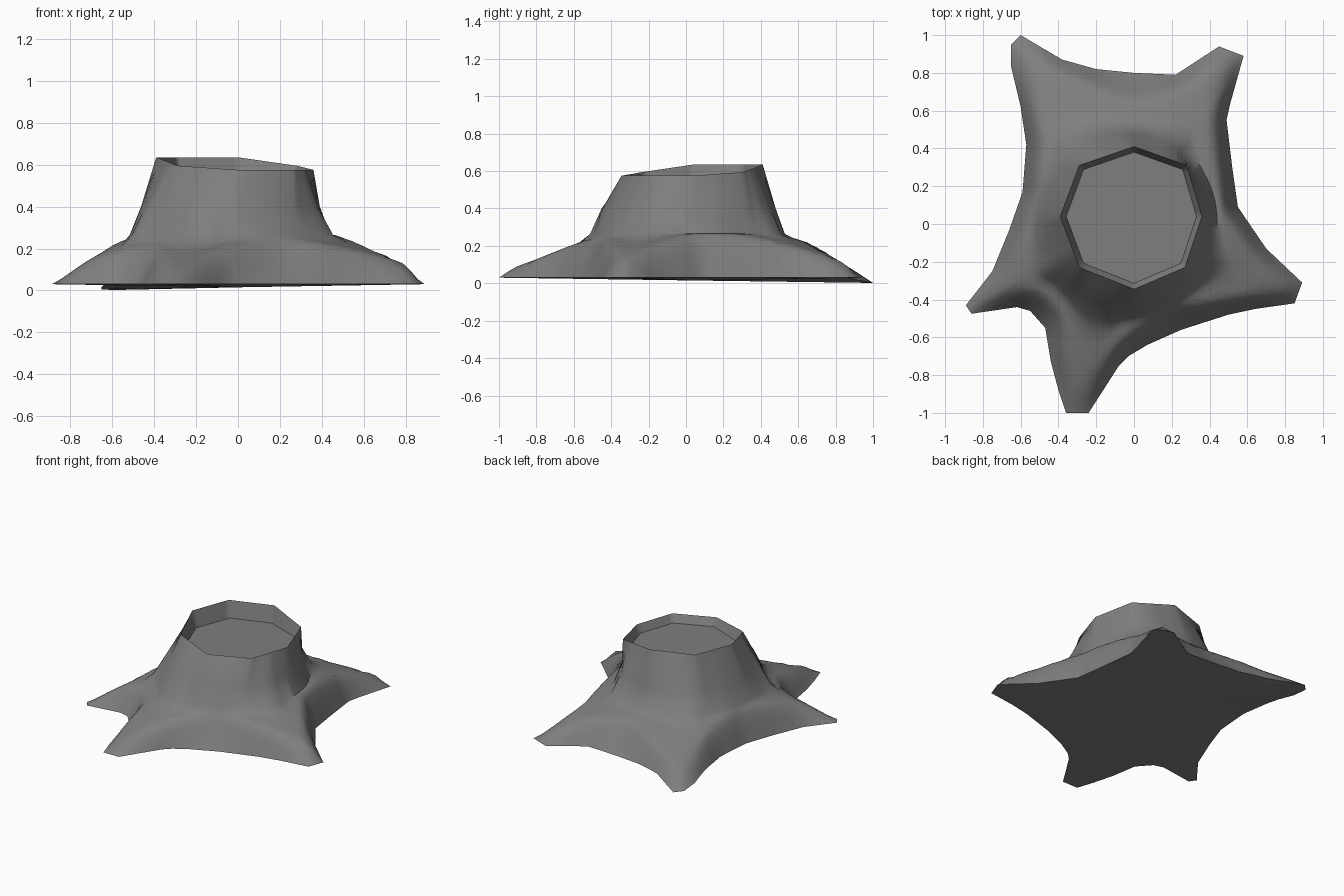
import bpy, bmesh, math
from mathutils import Vector
from mathutils.geometry import intersect_line_line_2d, intersect_point_line

old = bpy.data.objects.get("Cube")
if old:
    bpy.data.objects.remove(old, do_unlink=True)

CENTRE = Vector((0, 0.04, 0))
GROUND = 0.03

# Ground outline of the stump with its five roots, counter-clockwise
outline = [Vector((x, y, GROUND)) for x, y in [
    (.89, -.31), (.7, -.13), (.55, .09), (.52, .3), (.49, .55), (.51, .64),
    (.58, .89), (.45, .94), (.22, .79), (0, .8), (-.2, .82), (-.38, .87),
    (-.6, 1), (-.65, .95), (-.65, .83), (-.6, .62), (-.57, .42), (-.59, .17),
    (-.66, -.03), (-.75, -.25), (-.89, -.43), (-.86, -.475), (-.62, -.44),
    (-.55, -.46), (-.47, -.55), (-.44, -.73), (-.4, -.88), (-.36, -1),
    (-.24, -1), (-.08, -.75), (-.03, -.7), (.07, -.64), (.25, -.56),
    (.5, -.48), (.64, -.45), (.85, -.42)]]

# Slanted eight-sided cut at the top
rim = [Vector(p) for p in [
    (.36, .04, .575), (.28, .31, .595), (0, .41, .635), (-.29, .31, .635),
    (-.39, .04, .635), (-.29, -.23, .595), (0, -.345, .575), (.27, -.23, .575)]]

low_tip = Vector((-.62, 1))

# Places between roots where the sides slope more gently: position, extra width
hollows = [(Vector((0, .78)), .12), (Vector((.2, -.56)), .08),
           (Vector((-.53, -.46)), .06)]


def angle_of(p):
    d = p - CENTRE
    return math.atan2(d.y, d.x) % math.tau


def cast(poly, angle):
    """Point where a ray from the centre crosses a polygon."""
    far = CENTRE + Vector((math.cos(angle), math.sin(angle), 0)) * 3
    for a, b in zip(poly, poly[1:] + poly[:1]):
        span = (angle_of(b) - angle_of(a)) % math.tau
        if (angle - angle_of(a)) % math.tau <= span:
            hit = intersect_line_line_2d(CENTRE.xy, far.xy, a.xy, b.xy)
            if hit is None:
                return a.copy()
            return a.lerp(b, (hit - a.xy).length / (b - a).xy.length)


def edge_distance(p):
    best = 9.0
    for a, b in zip(outline, outline[1:] + outline[:1]):
        t = intersect_point_line(p, a.xy, b.xy)[1]
        best = min(best, (p - a.xy.lerp(b.xy, min(max(t, 0), 1))).length)
    return best


def ridge_height(r):
    steps = [(.46, .265), (.6, .222), (.75, .172), (1.03, .075), (1.2, .045)]
    for (r0, z0), (r1, z1) in zip(steps, steps[1:]):
        if r <= r1:
            return z0 + (z1 - z0) * max(r - r0, 0) / (r1 - r0)
    return steps[-1][1]


def skin(p):
    """Drop a point onto the root surface: sloping ridges with rounded sides."""
    flat = p.xy
    base = GROUND * min(1, (flat - low_tip).length / .3)
    width = .095 + sum(w * math.exp(-((flat - h).length / .18) ** 2)
                       for h, w in hollows)
    rise = math.sin(min(edge_distance(flat) / width, 1) * math.pi / 2)
    top = ridge_height((flat - CENTRE.xy).length)
    return Vector((p.x, p.y, base + (top - base) * rise))


def trunk_point(angle, radius_x, radius_y, z):
    return Vector((-.035 + radius_x * math.cos(angle),
                   .015 + radius_y * math.sin(angle), z))


# Columns pass through every corner, with extra ones in wide gaps
angles = []
for a in sorted(angle_of(p) for p in outline + rim):
    if not angles or a - angles[-1] > .012:
        angles.append(a)
columns = []
for a, b in zip(angles, angles[1:] + [angles[0] + math.tau]):
    n = max(1, round((b - a) / .07))
    columns += [(a + (b - a) * i / n) % math.tau for i in range(n)]

bm = bmesh.new()
grid = []
for a in columns:
    top, foot = cast(rim, a), cast(outline, a)
    floor = CENTRE.lerp(top, .92)
    floor.z = .52
    # The trunk flares wider above each root
    flare = min(max((foot - CENTRE).xy.length - .6, 0) / .35, 1)
    waist = trunk_point(a, .425 + .02 * flare, .455 + .02 * flare, .4)
    shoulder = trunk_point(a, .475 + .05 * flare, .49 + .05 * flare, .265)
    path = [floor, top, waist, shoulder]
    path += [skin(shoulder.lerp(foot, t))
             for t in (.15, .3, .45, .58, .7, .8, .88, .94, 1)]
    grid.append([bm.verts.new(p) for p in path])

# Walls, hollow top floor and underside
under = bm.verts.new((0, CENTRE.y, .015))
for c, d in zip(grid, grid[1:] + grid[:1]):
    for i in range(len(c) - 1):
        bm.faces.new((c[i], c[i + 1], d[i + 1], d[i]))
    bm.faces.new((c[-1], under, d[-1]))
bm.faces.new([c[0] for c in grid])
bmesh.ops.recalc_face_normals(bm, faces=bm.faces)

mesh = bpy.data.meshes.new("tree_stump")
bm.to_mesh(mesh)
bm.free()
stump = bpy.data.objects.new("tree_stump", mesh)
bpy.context.collection.objects.link(stump)

# Single grey colour
grey = bpy.data.materials.new("stump_grey")
grey.use_nodes = True
colour = (.21, .21, .21, 1)
grey.diffuse_color = colour
grey.node_tree.nodes["Principled BSDF"].inputs["Base Color"].default_value = colour
mesh.materials.append(grey)

bpy.context.view_layer.objects.active = stump
stump.select_set(True)
bpy.ops.object.shade_smooth_by_angle(angle=math.radians(62))
